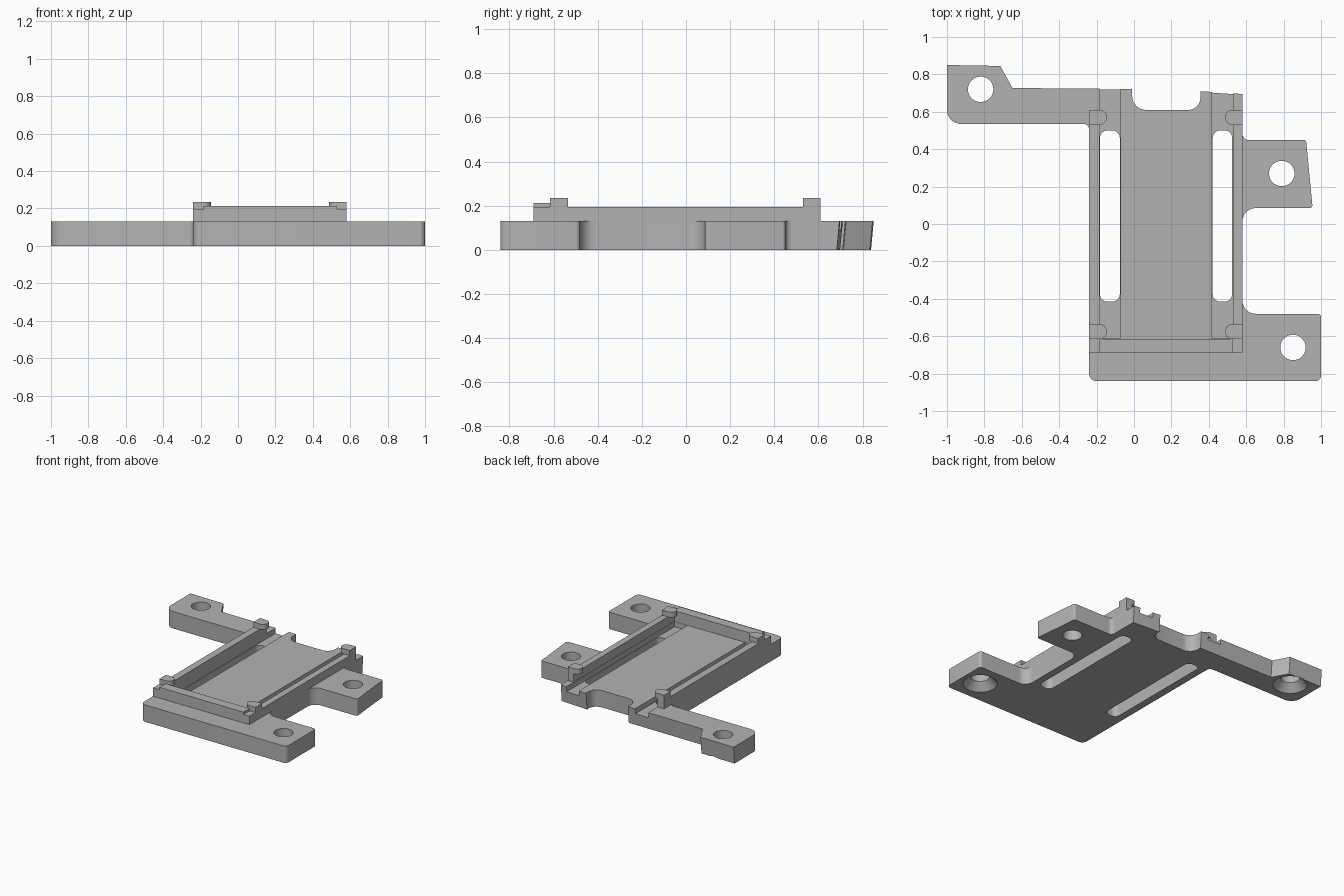
import bpy, bmesh, math
from mathutils import Vector

cube = bpy.data.objects.get("Cube")
if cube:
    bpy.data.objects.remove(cube, do_unlink=True)

GREY = bpy.data.materials.new("plain grey")
GREY.use_nodes = True
GREY.diffuse_color = (0.45, 0.45, 0.45, 1)
GREY.node_tree.nodes["Principled BSDF"].inputs["Base Color"].default_value = GREY.diffuse_color

BASE_TOP = 0.13
RAIL_TOP = 0.195
TROUGH = 0.09


def rounded(corners, steps=8):
    """Replace each (x, y, radius) corner with a tangent arc."""
    out = []
    for i, (x, y, r) in enumerate(corners):
        p = Vector((x, y))
        if r == 0:
            out.append(p)
            continue
        a = (Vector(corners[i - 1][:2]) - p).normalized()
        b = (Vector(corners[(i + 1) % len(corners)][:2]) - p).normalized()
        half = a.angle(b) / 2
        centre = p + (a + b).normalized() * (r / math.sin(half))
        start = p + a * (r / math.tan(half)) - centre
        end = p + b * (r / math.tan(half)) - centre
        sweep = math.pi - 2 * half
        for k in range(steps + 1):
            t = k / steps
            out.append(centre + (start * math.sin((1 - t) * sweep)
                                 + end * math.sin(t * sweep)) / math.sin(sweep))
    return out


def finish(name, bm):
    bmesh.ops.recalc_face_normals(bm, faces=bm.faces)
    mesh = bpy.data.meshes.new(name)
    bm.to_mesh(mesh)
    bm.free()
    mesh.materials.append(GREY)
    ob = bpy.data.objects.new(name, mesh)
    bpy.context.collection.objects.link(ob)
    return ob


def prism(name, corners, z0, z1):
    bm = bmesh.new()
    face = bm.faces.new([bm.verts.new((p.x, p.y, z0)) for p in rounded(corners)])
    ext = bmesh.ops.extrude_face_region(bm, geom=[face])
    top = [v for v in ext["geom"] if isinstance(v, bmesh.types.BMVert)]
    bmesh.ops.translate(bm, verts=top, vec=(0, 0, z1 - z0))
    return finish(name, bm)


def box(name, x0, x1, y0, y1, z0, z1, r=0):
    return prism(name, [(x0, y0, r), (x1, y0, r), (x1, y1, r), (x0, y1, r)], z0, z1)


def cone(name, x, y, r0, r1, z0, z1):
    bm = bmesh.new()
    bmesh.ops.create_cone(bm, cap_ends=True, segments=40, radius1=r0, radius2=r1, depth=z1 - z0)
    bmesh.ops.translate(bm, verts=bm.verts, vec=(x, y, (z0 + z1) / 2))
    return finish(name, bm)


def cut(target, cutter):
    mod = target.modifiers.new("cut", "BOOLEAN")
    mod.operation = "DIFFERENCE"
    mod.solver = "EXACT"
    mod.object = cutter
    cutter.hide_render = True
    bpy.context.view_layer.objects.active = target
    bpy.ops.object.modifier_apply(modifier=mod.name)
    bpy.data.objects.remove(cutter, do_unlink=True)


# Base plate with three mounting tabs and a back notch
plate = prism("base_plate", [
    (-0.24, -0.84, 0.04), (1, -0.84, 0.03), (1, -0.48, 0.02),
    (0.58, -0.48, 0.07), (0.58, 0.085, 0.07),
    (0.955, 0.085, 0.015), (0.92, 0.45, 0.015), (0.58, 0.45, 0.03),
    (0.58, 0.695, 0), (0.355, 0.71, 0), (0.355, 0.61, 0.065),
    (-0.01, 0.61, 0.075), (-0.01, 0.722, 0),
    (-0.65, 0.727, 0), (-0.715, 0.845, 0), (-1, 0.85, 0),
    (-1, 0.535, 0.075), (-0.24, 0.535, 0.03)], 0, BASE_TOP)

# Slight draft on the back edge
for v in plate.data.vertices:
    if v.co.z < 0.01 and v.co.y > 0.69:
        v.co.y -= 0.012

# Troughs and through slots on both sides of the centre panel
for x0, x1 in ((-0.185, -0.073), (0.418, 0.528)):
    cut(plate, box("trough_cutter", x0, x1, -0.613, 1, TROUGH, 0.3))
    cut(plate, box("slot_cutter", x0 + 0.003, x1 - 0.003, -0.415, 0.5, -0.1, 0.3, 0.04))

# Screw holes, two of them countersunk underneath
for x, y, sunk in ((-0.82, 0.72, True), (0.79, 0.27, False), (0.85, -0.66, True)):
    cut(plate, cone("hole_cutter", x, y, 0.068, 0.068, -0.1, 0.3))
    if sunk:
        cut(plate, cone("countersink_cutter", x, y, 0.125, 0.06, -0.005, 0.065))

parts = [plate]

# Side rails
parts.append(box("right_rail", -0.24, -0.185, -0.69, 0.61, BASE_TOP, RAIL_TOP))
parts.append(box("left_rail", 0.53, 0.58, -0.69, 0.61, BASE_TOP, RAIL_TOP))

# Front wall, reaching down into the troughs' closed ends
parts.append(box("front_wall", -0.185, 0.53, -0.69, -0.615, BASE_TOP, 0.213))

# Corner clips with rounded tips overhanging the tray
for side, outer, tip in (("right", -0.24, -0.145), ("left", 0.58, 0.487)):
    for end, y in (("front", -0.575), ("back", 0.57)):
        parts.append(prism(f"{end}_{side}_clip", [
            (outer, y - 0.04, 0), (tip, y - 0.04, 0.039),
            (tip, y + 0.04, 0.039), (outer, y + 0.04, 0)], RAIL_TOP, 0.235))

bpy.ops.object.select_all(action="DESELECT")
for ob in parts:
    ob.select_set(True)
bpy.context.view_layer.objects.active = plate
bpy.ops.object.shade_smooth_by_angle(angle=math.radians(30))
